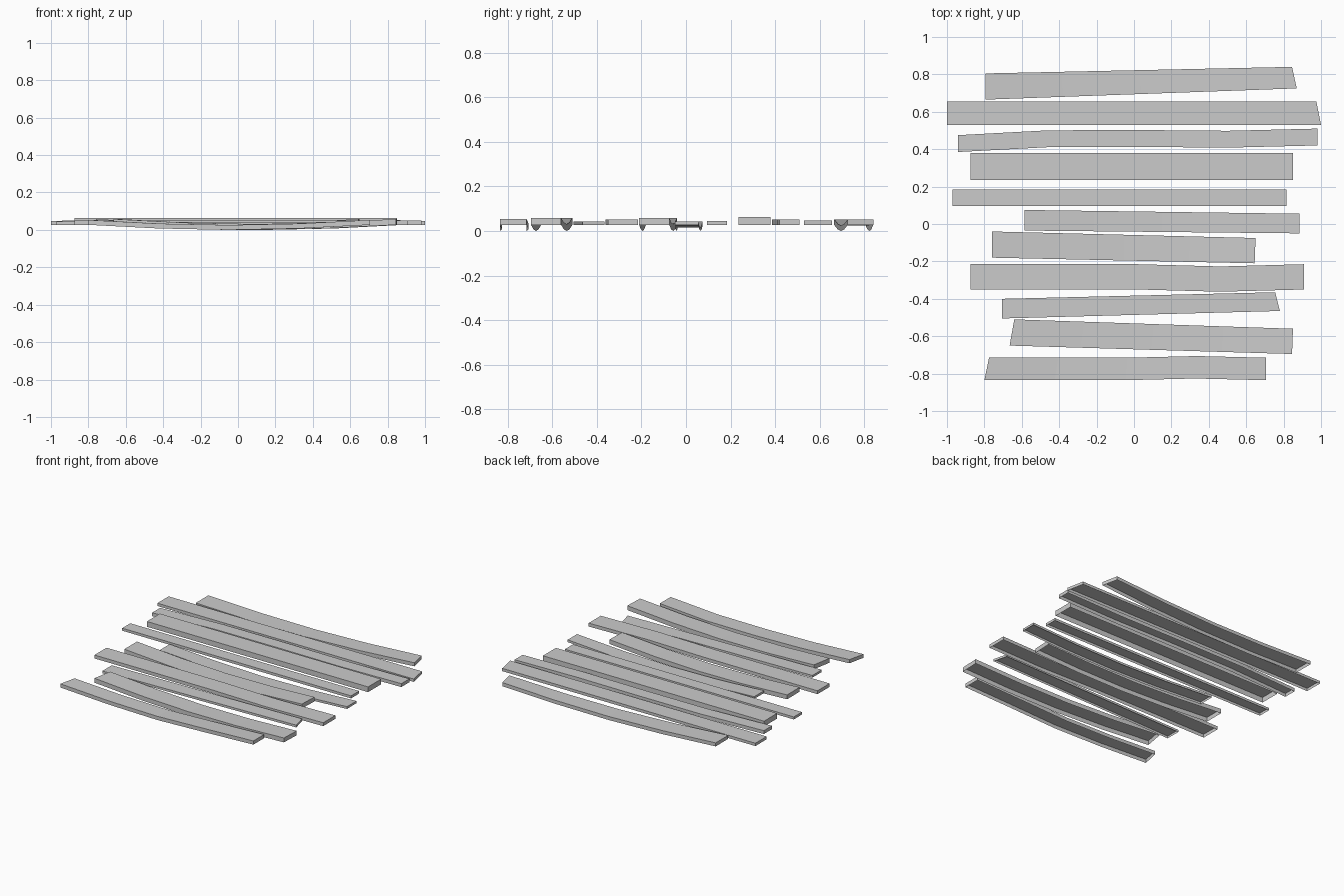
import bpy
import bmesh

if "Cube" in bpy.data.objects:
    bpy.data.objects.remove(bpy.data.objects["Cube"])

BASE = 0.027                       # height of the plank undersides at their ends
SAG = (0, 0.72, 1, 0.72, 0)        # relative drop along a warped plank
STRAIGHT = (0, 0, 0, 0, 0)


def plank(name, left, right, top, sag=0.0, bend=STRAIGHT):
    """Open-bottomed plank. left/right = (x_back, y_back, x_front, y_front)."""
    bm = bmesh.new()
    rows = []
    for i in range(5):
        t = i / 4
        xb, yb, xf, yf = (a + (b - a) * t for a, b in zip(left, right))
        yb, yf = yb + bend[i], yf + bend[i]
        drop = sag * SAG[i]
        rows.append([bm.verts.new(p) for p in (
            (xb, yb, BASE - drop), (xb, yb, top - drop),
            (xf, yf, top - drop), (xf, yf, BASE - drop))])
    # back wall, top and front wall
    for a, b in zip(rows, rows[1:]):
        for k in range(3):
            bm.faces.new((a[k], a[k + 1], b[k + 1], b[k]))
    # end caps
    bm.faces.new(rows[0][::-1])
    bm.faces.new(rows[-1])
    bmesh.ops.recalc_face_normals(bm, faces=bm.faces)
    # keep the top facing up
    if sum(f.normal.z * f.calc_area() for f in bm.faces) < 0:
        bmesh.ops.reverse_faces(bm, faces=bm.faces)
    mesh = bpy.data.meshes.new(name)
    bm.to_mesh(mesh)
    bm.free()
    bpy.context.collection.objects.link(bpy.data.objects.new(name, mesh))


D = BASE  # warped planks touch the ground in the middle

# planks from back to front
plank("plank_01", (-.795, .805, -.795, .665), (.845, .84, .87, .725), .052, D)
plank("plank_02", (-1, .655, -1, .53), (.975, .655, 1, .53), .047)
plank("plank_03", (-.94, .475, -.94, .385), (.98, .51, .98, .42), .051,
      bend=(0, .017, .01, -.003, 0))
plank("plank_04", (-.875, .38, -.875, .235), (.85, .38, .85, .235), .064)
plank("plank_05", (-.97, .185, -.97, .095), (.815, .185, .815, .095), .045)
plank("plank_06", (-.585, .075, -.585, -.035), (.885, .055, .885, -.05), .043, D)
plank("plank_07", (-.76, -.04, -.76, -.18), (.65, -.075, .645, -.21), .058, D)
plank("plank_08", (-.875, -.215, -.875, -.35), (.91, -.215, .91, -.35), .051,
      bend=(0, 0, 0, -.012, 0))
plank("plank_09", (-.705, -.4, -.705, -.505), (.755, -.365, .78, -.465), .043)
plank("plank_10", (-.64, -.51, -.665, -.65), (.85, -.56, .845, -.695), .058, D)
plank("plank_11", (-.775, -.715, -.8, -.835), (.705, -.715, .705, -.835), .053, D,
      bend=(0, 0, 0, .009, 0))
